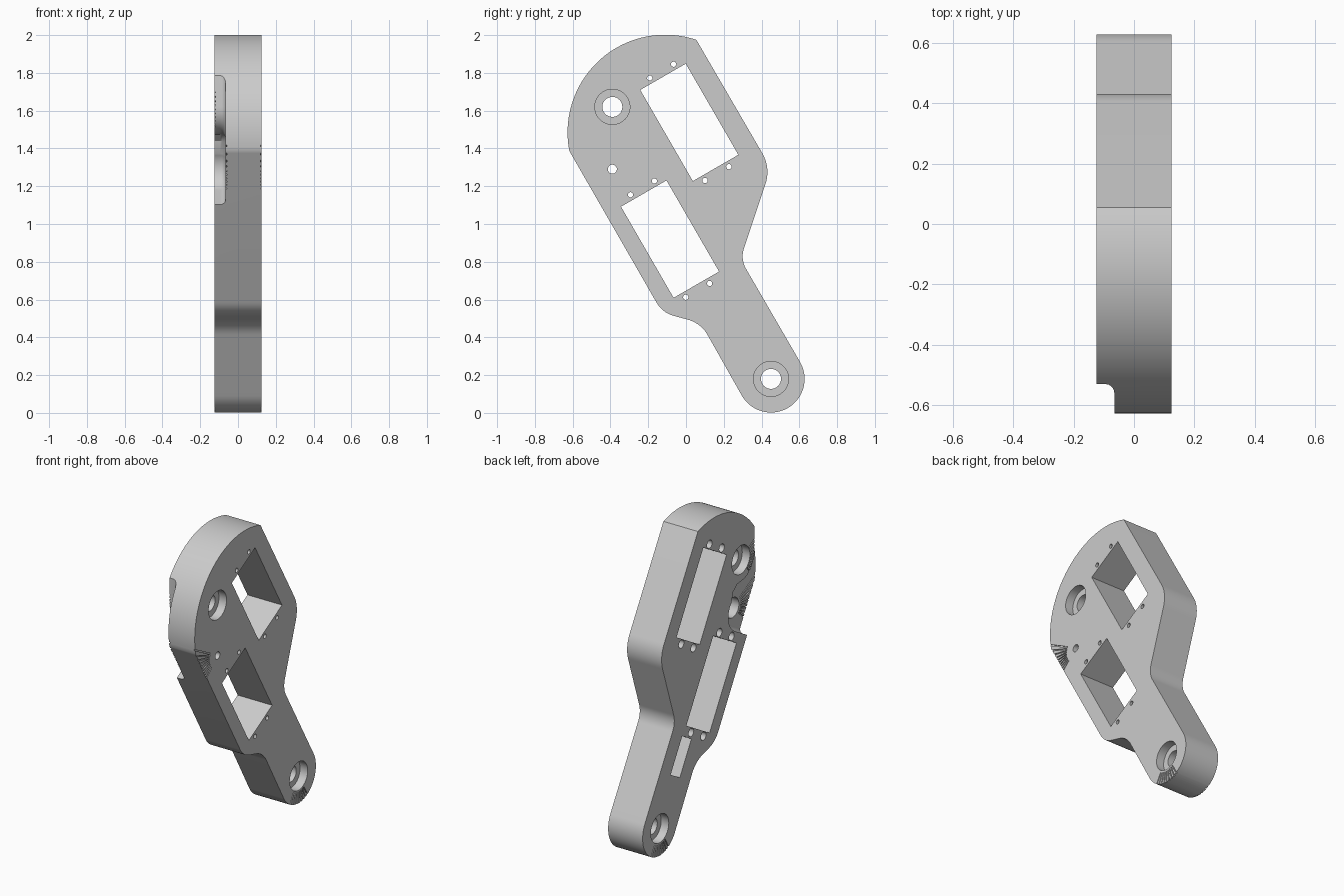
import bpy, bmesh
from math import sin, cos, tan, radians
from mathutils import Vector

cube = bpy.data.objects.get("Cube")
if cube:
    bpy.data.objects.remove(cube, do_unlink=True)

HALF = 0.125      # half the plate thickness
FLOOR = -0.065    # floor of the side recess
TOP_HOLE, PIVOT, END_HOLE = (-0.39, 1.62), (-0.39, 1.29), (0.45, 0.18)

grey = bpy.data.materials.new("light_grey")
grey.use_nodes = True
grey.diffuse_color = (0.6, 0.6, 0.6, 1)
grey.node_tree.nodes["Principled BSDF"].inputs["Base Color"].default_value = (0.6, 0.6, 0.6, 1)


def arc(c, r, a0, a1, n=24):
    """Points on an arc in the side plane, angles in degrees."""
    steps = [radians(a0 + (a1 - a0) * i / n) for i in range(n + 1)]
    return [(c[0] + r * cos(a), c[1] + r * sin(a)) for a in steps]


def circle(c, r, n=32):
    return arc(c, r, 0, 360, n)[:-1]


def rect(c, width, length, angle=30):
    u = Vector((cos(radians(angle)), sin(radians(angle))))
    v = Vector((-u.y, u.x))
    return [tuple(Vector(c) + u * width * i / 2 + v * length * j / 2)
            for i, j in ((-1, -1), (1, -1), (1, 1), (-1, 1))]


def fillet(before, corner, after, r, n=10):
    """Round one corner with radius r."""
    p = Vector(corner)
    a, b = (Vector(before) - p).normalized(), (Vector(after) - p).normalized()
    half = a.angle(b) / 2
    centre = p + (a + b).normalized() * r / sin(half)
    start, end = p + a * r / tan(half) - centre, p + b * r / tan(half) - centre
    return [tuple(centre + start.lerp(end, i / n).normalized() * r) for i in range(n + 1)]


def prism(bm, pts, x0, x1, round_floor=0):
    low = [bm.verts.new((x0, y, z)) for y, z in pts]
    high = [bm.verts.new((x1, y, z)) for y, z in pts]
    bm.faces.new(low)
    cap = bm.faces.new(high[::-1])
    for i in range(len(pts)):
        j = (i + 1) % len(pts)
        bm.faces.new((low[j], low[i], high[i], high[j]))
    bmesh.ops.recalc_face_normals(bm, faces=bm.faces[:])
    if round_floor:
        bmesh.ops.bevel(bm, geom=list(cap.edges), offset=round_floor, segments=4,
                        profile=0.5, affect='EDGES')


def make_object(name, prisms):
    bm = bmesh.new()
    for args in prisms:
        prism(bm, *args)
    mesh = bpy.data.meshes.new(name)
    bm.to_mesh(mesh)
    bm.free()
    ob = bpy.data.objects.new(name, mesh)
    bpy.context.collection.objects.link(ob)
    mesh.materials.append(grey)
    return ob


# Plate outline: round head, waist and narrow arm with a round end
head = arc((-0.11, 1.485), 0.517, 191, 71.4, 48)
arm_end = arc(END_HOLE, 0.178, 30, -150, 36)
shoulder, waist = (0.449, 1.297), (0.288, 0.814)
inner, heel = (0.079, 0.475), (-0.125, 0.53)
outline = (head
           + fillet(head[-1], shoulder, waist, 0.195)
           + fillet(shoulder, waist, arm_end[0], 0.13)
           + arm_end
           + fillet(arm_end[-1], inner, heel, 0.17)
           + fillet(inner, heel, head[0], 0.15))
plate = make_object("arm_plate", [(outline, -HALF, HALF)])

# Through openings: two windows, two bearing holes, pivot and screw holes
windows = [(0.0175, 1.538), (-0.0845, 0.92)]
screws = []
for cy, cz in windows:
    for u, v in ((-0.064, 0.308), (0.082, 0.308), (-0.082, -0.308), (0.064, -0.308)):
        screws.append((cy + u * cos(radians(30)) - v * 0.5,
                       cz + u * 0.5 + v * cos(radians(30))))
through = [(rect(w, 0.278, 0.557), -0.3, 0.3) for w in windows]
through += [(circle(c, 0.053), -0.3, 0.3) for c in (TOP_HOLE, END_HOLE)]
through += [(circle(PIVOT, 0.024), -0.3, 0.3)]
through += [(circle(c, 0.014, 16), -0.3, 0.3) for c in screws]

# Counterbores on both sides, nut pockets and a small sensor pocket
pockets = [(circle(c, 0.093, 40), s * 0.3, s * 0.07)
           for c in (TOP_HOLE, END_HOLE) for s in (-1, 1)]
pockets += [(circle(c, 0.027, 16), -0.3, -0.06) for c in screws]
pockets += [(rect((0.23, 0.565), 0.11, 0.24), -0.3, -0.055)]

# Side recess that runs round the pivot and under the upper boss
recess = ([(-0.53, 1.95)] + arc(TOP_HOLE, 0.14, 180, 265, 16)
          + [(-0.35, 1.475), (-0.31, 1.44)]
          + arc(PIVOT, 0.13, 40, -60, 16)
          + [(-0.628, 1.002), (-0.85, 1.0), (-0.85, 1.95)])


def ticks(c, r0, r1, a0, a1, count, x):
    """Radial scale grooves cut into the face at x."""
    out = []
    for i in range(count):
        angle = a0 + (a1 - a0) * i / (count - 1)
        mid = arc(c, (r0 + r1) / 2, angle, angle, 1)[0]
        out.append((rect(mid, r1 - r0, 0.007, angle), x - 0.007, x + 0.007))
    return out


marks = (ticks(PIVOT, 0.085, 0.3, 152, 222, 10, HALF)
         + ticks(PIVOT, 0.085, 0.3, 152, 222, 10, FLOOR)
         + ticks(TOP_HOLE, 0.1, 0.16, 150, 230, 10, -HALF)
         + ticks(END_HOLE, 0.105, 0.2, 240, 300, 9, HALF)
         + ticks(END_HOLE, 0.105, 0.2, 240, 300, 9, -HALF))

# Cut each group in turn
groups = [("openings", through), ("pockets", pockets),
          ("side_recess", [(recess, -0.3, FLOOR, 0.03)]),
          ("pivot_counterbore", [(circle(PIVOT, 0.065), -0.09, 0.0)]),
          ("scale_marks", marks)]
bpy.context.view_layer.objects.active = plate
for name, prisms in groups:
    cutter = make_object(name + "_cutter", prisms)
    cutter.hide_render = True
    mod = plate.modifiers.new(name, 'BOOLEAN')
    mod.operation = 'DIFFERENCE'
    mod.solver = 'EXACT'
    mod.object = cutter
    bpy.ops.object.modifier_apply(modifier=mod.name)
    bpy.data.objects.remove(cutter, do_unlink=True)

plate.select_set(True)
bpy.ops.object.shade_smooth_by_angle(angle=radians(30))
